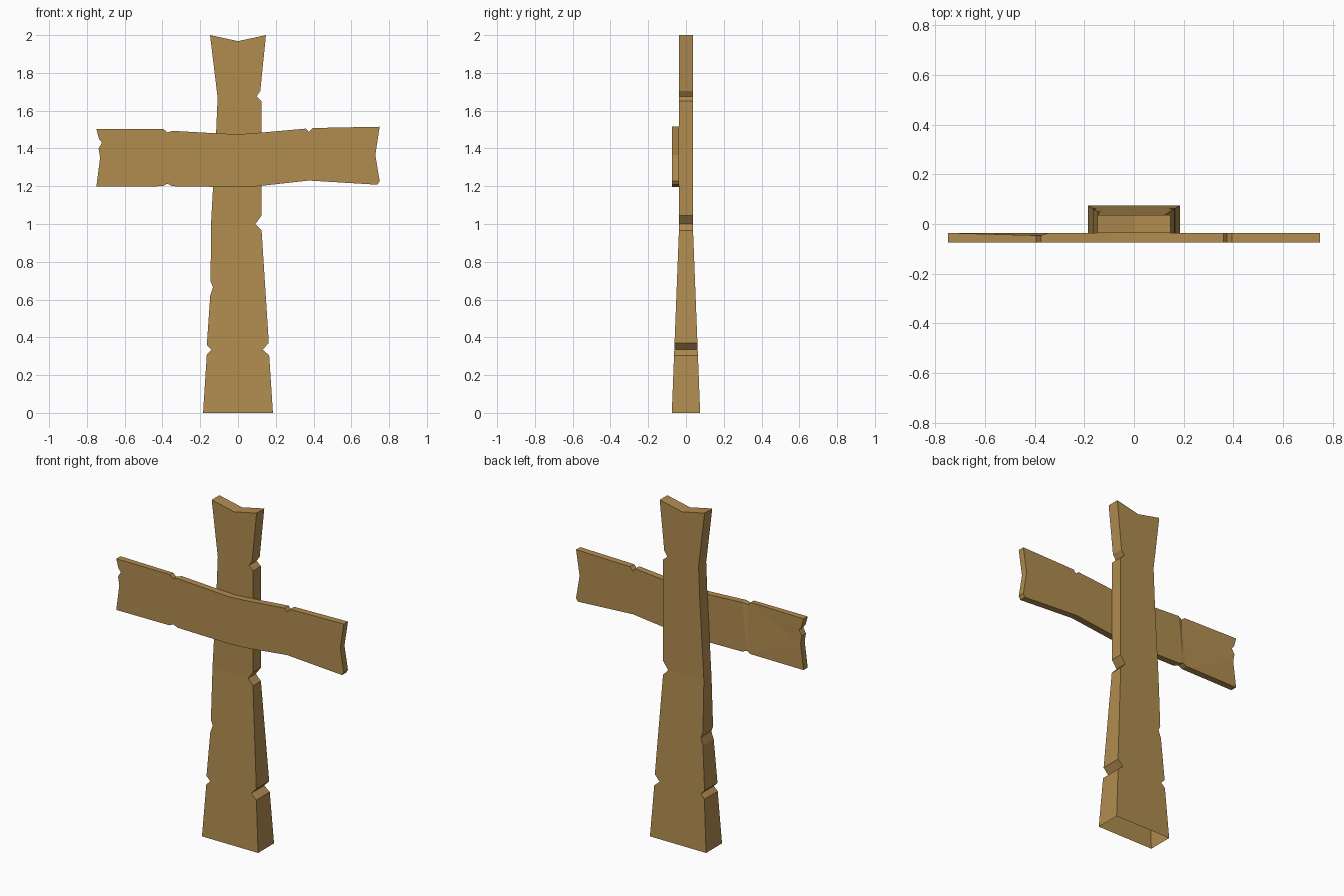
import bpy
import bmesh

# Remove the default object
default_cube = bpy.data.objects.get("Cube")
if default_cube:
    bpy.data.objects.remove(default_cube, do_unlink=True)

# One weathered wood colour for both planks
wood = bpy.data.materials.new("tan_wood")
wood.use_nodes = True
wood.diffuse_color = (0.44, 0.265, 0.08, 1)
wood_shader = wood.node_tree.nodes["Principled BSDF"]
wood_shader.inputs["Base Color"].default_value = wood.diffuse_color
wood_shader.inputs["Roughness"].default_value = 0.9


def plank(name, outline, front, back):
    """Extrude an (x, z) outline from the front depth to the back depth."""
    bm = bmesh.new()
    face = bm.faces.new([bm.verts.new((x, front, z)) for x, z in outline])
    extruded = bmesh.ops.extrude_face_region(bm, geom=[face], use_keep_orig=True)
    for item in extruded["geom"]:
        if isinstance(item, bmesh.types.BMVert):
            item.co.y = back
    bmesh.ops.recalc_face_normals(bm, faces=bm.faces[:])
    return name, bm


def finish(name, bm):
    """Turn the bmesh into a flat shaded wooden object."""
    mesh = bpy.data.meshes.new(name)
    bm.to_mesh(mesh)
    bm.free()
    mesh.materials.append(wood)
    obj = bpy.data.objects.new(name, mesh)
    bpy.context.collection.objects.link(obj)
    return obj


# Upright post: chipped edges, forked top
post_right_edge = [
    (0.185, 0), (0.165, 0.305), (0.13, 0.335), (0.163, 0.37),
    (0.125, 0.965), (0.092, 1), (0.125, 1.045),
    (0.125, 1.65), (0.098, 1.675), (0.118, 1.705), (0.148, 2),
]
post_left_edge = [
    (-0.148, 2), (-0.108, 1.67), (-0.116, 1.48), (-0.143, 1),
    (-0.145, 0.695), (-0.132, 0.665), (-0.147, 0.62),
    (-0.165, 0.36), (-0.14, 0.335), (-0.165, 0.31), (-0.185, 0),
]
post_outline = post_right_edge + [(0, 1.968)] + post_left_edge
slim, thick, taper_top = 0.036, 0.075, 1.0
name, bm = plank("upright_post", post_outline, -slim, slim)

# Bend line where the taper begins, then flare the depth towards the foot
bmesh.ops.bisect_plane(
    bm, geom=bm.verts[:] + bm.edges[:] + bm.faces[:],
    plane_co=(0, 0, taper_top), plane_no=(0, 0, 1),
)
for vert in bm.verts:
    flare = max(0, 1 - vert.co.z / taper_top)
    depth = slim + (thick - slim) * flare
    vert.co.y = depth if vert.co.y > 0 else -depth

# The foot is open underneath
foot = [f for f in bm.faces if all(v.co.z < 0.001 for v in f.verts)]
bmesh.ops.delete(bm, geom=foot, context="FACES_ONLY")
finish(name, bm)

# Crossbar: slightly sagging plank fixed to the front of the post
bar_top_edge = [
    (-0.75, 1.503), (-0.395, 1.503), (-0.375, 1.485), (-0.345, 1.493),
    (-0.11, 1.48), (0, 1.475), (0.1, 1.482),
    (0.36, 1.505), (0.375, 1.487), (0.395, 1.508), (0.75, 1.515),
]
bar_right_end = [(0.727, 1.365), (0.75, 1.227), (0.738, 1.208)]
bar_bottom_edge = [
    (0.375, 1.23), (0.105, 1.2), (0, 1.195),
    (-0.345, 1.2), (-0.375, 1.213), (-0.4, 1.2), (-0.75, 1.198),
]
bar_left_end = [(-0.73, 1.35), (-0.738, 1.4), (-0.72, 1.43), (-0.736, 1.45)]
bar_outline = bar_top_edge + bar_right_end + bar_bottom_edge + bar_left_end
name, bm = plank("crossbar", bar_outline, -thick, -slim)

# Worn upper back edge beside the chip
for vert in bm.verts:
    on_back = vert.co.y > -0.05
    if on_back and -0.4 < vert.co.x < -0.37 and vert.co.z > 1.4:
        vert.co.y -= 0.01
bmesh.ops.triangulate(bm, faces=[f for f in bm.faces if len(f.verts) > 4])
finish(name, bm)
